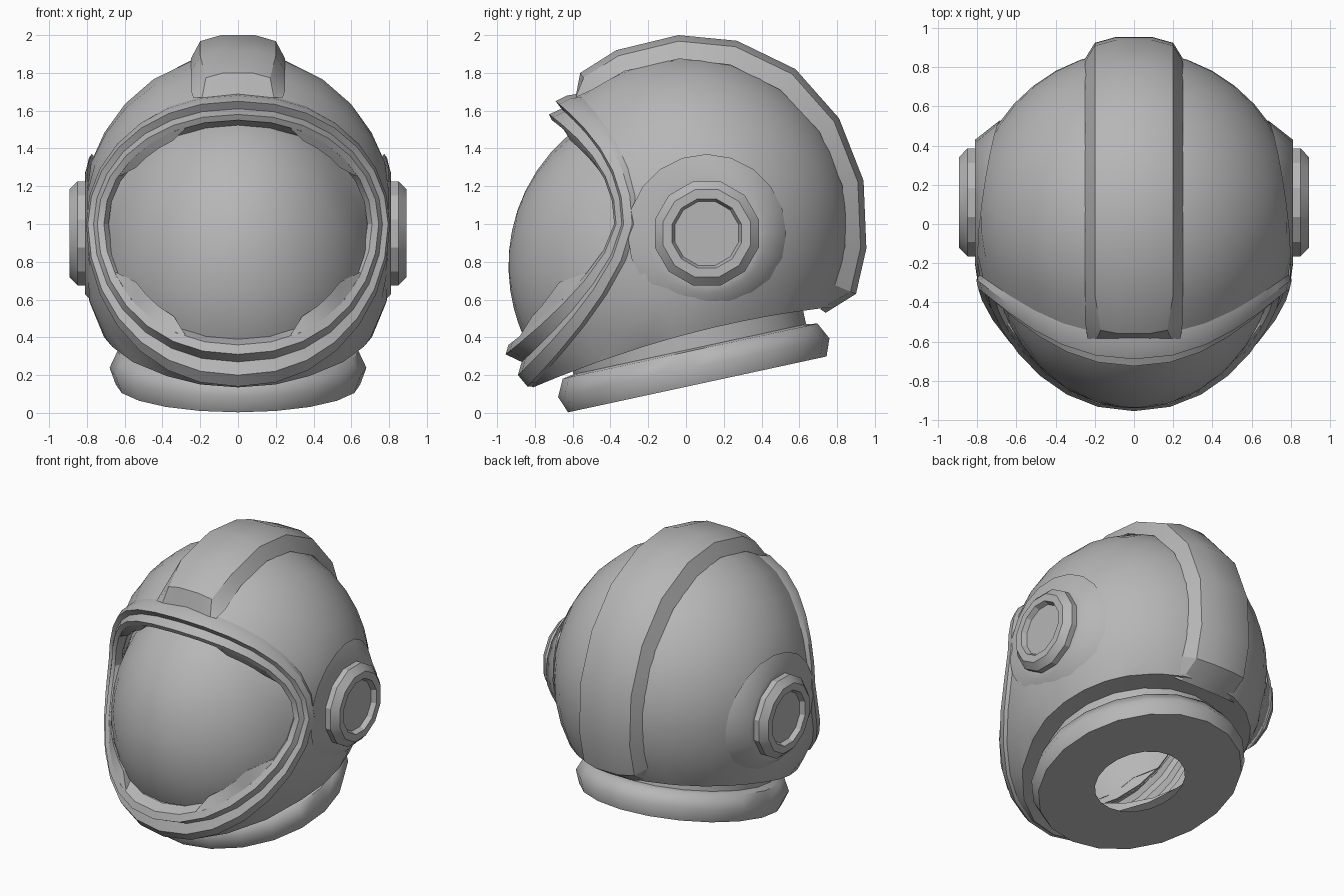
import bpy, bmesh, math
from mathutils import Vector, Matrix

if "Cube" in bpy.data.objects:
    bpy.data.objects.remove(bpy.data.objects["Cube"])

grey = bpy.data.materials.new("grey")
grey.diffuse_color = (0.47, 0.47, 0.47, 1)
grey.use_nodes = True
grey.node_tree.nodes["Principled BSDF"].inputs["Base Color"].default_value = grey.diffuse_color
N = 28                      # segments around the face opening
C = Vector((0, 0, 1.0))     # middle of the shell


def finish(name, bm, angle=28):
    bmesh.ops.remove_doubles(bm, verts=bm.verts[:], dist=0.0005)
    bmesh.ops.recalc_face_normals(bm, faces=bm.faces[:])
    me = bpy.data.meshes.new(name)
    bm.to_mesh(me)
    bm.free()
    me.materials.append(grey)
    ob = bpy.data.objects.new(name, me)
    bpy.context.collection.objects.link(ob)
    bpy.ops.object.select_all(action='DESELECT')
    ob.select_set(True)
    bpy.context.view_layer.objects.active = ob
    bpy.ops.object.shade_smooth_by_angle(angle=math.radians(angle))
    return ob


def loft(bm, rings, closed=True):
    """Bridge rows of points with quads."""
    rows = [[bm.verts.new(p) for p in r] for r in rings]
    for a, b in zip(rows, rows[1:]):
        n = len(a)
        for i in range(n if closed else n - 1):
            j = (i + 1) % n
            bm.faces.new((a[i], a[j], b[j], b[i]))
    return rows


def power(v, e):
    return math.copysign(abs(v) ** e, v)


def rim_point(t, xs, ys, zt, yt, zb, yb):
    """Point on a face-opening loop that bends around the helmet."""
    c, s = math.cos(t), math.sin(t)
    if s > 0:
        y, z = ys + (yt - ys) * s ** 2.2, 1 + (zt - 1) * s
    else:
        y, z = ys + (yb - ys) * (-s) ** 1.5, 1 + (1 - zb) * s
    return Vector((xs * power(c, 0.93), y, z))


def rim_loop(spec):
    return [rim_point(2 * math.pi * i / N, *spec) for i in range(N)]


# side x, side y, top z, top y, bottom z, bottom y
RIM = [(.79, -.26, 1.69, -.57, .14, -.82), (.805, -.285, 1.68, -.63, .14, -.84),
       (.795, -.33, 1.65, -.69, .20, -.89), (.765, -.34, 1.61, -.66, .27, -.87),
       (.745, -.37, 1.58, -.725, .31, -.955), (.71, -.38, 1.55, -.71, .36, -.94),
       (.685, -.34, 1.52, -.53, .39, -.86)]

# face rim: stepped double lip
bm = bmesh.new()
loft(bm, [rim_loop(s) for s in RIM])
finish("face_rim", bm, 25)


# shell: swept from the rim to the back of the head
def shell_radius(d):
    up = .91 if d.z > 0 else .88
    return 1 / math.sqrt((d.x / .86) ** 2 + (d.y / .885) ** 2 + (d.z / up) ** 2)


def base_height(y):
    return .415 + .265 * y - .10 * y * y


bm = bmesh.new()
back = Vector((0, 1, 0))
rings = []
for k in range(13):
    u = k / 12
    ring = []
    for p in rim_loop(RIM[0]):
        d0 = (p - C).normalized()
        d = d0.slerp(back, u) if u < 1 else back
        ratio = (p - C).length / shell_radius(d0)
        q = C + d * shell_radius(d) * (1 + (ratio - 1) * (1 - u) ** 2)
        q.x = max(-.80, min(.80, q.x))
        ring.append(q)
    rings.append(ring)
loft(bm, rings)
bmesh.ops.remove_doubles(bm, verts=bm.verts[:], dist=0.0005)
# cut the curved underside, then fold a lip inward
for v in bm.verts:
    v.co.z -= base_height(v.co.y)
bmesh.ops.bisect_plane(bm, geom=bm.verts[:] + bm.edges[:] + bm.faces[:], dist=1e-5,
                       plane_co=(0, 0, 0), plane_no=(0, 0, 1), clear_inner=True)
edge = [e for e in bm.edges if e.is_boundary and all(abs(v.co.z) < 1e-3 for v in e.verts)]
ext = bmesh.ops.extrude_edge_only(bm, edges=edge)["geom"]
for v in [g for g in ext if isinstance(g, bmesh.types.BMVert)]:
    v.co.x *= .74
    v.co.y = .05 + (v.co.y - .05) * .74
    v.co.z += .01
for v in bm.verts:
    v.co.z += base_height(v.co.y)
finish("shell", bm, 35)


# visor: bulging pane behind the rim
def visor_point(t, s):
    x = .69 * s * power(math.cos(t), .93)
    z = .965 + .575 * s * power(math.sin(t), .95)
    f = 1 - (x / .73) ** 2 - ((z - .78) / .88) ** 2
    return Vector((x, -.1 - .84 * math.sqrt(max(f, .06)), z))


bm = bmesh.new()
loft(bm, [[visor_point(2 * math.pi * i / N, s) for i in range(N)]
          for s in (1.0, .94, .85, .72, .55, .36, .18, 0)])
finish("visor", bm, 50)

# corner tabs reaching inward from the rim
for name, a, b, reach in (("upper_tab", 28, 68, .925), ("lower_tab", -68, -24, .89)):
    for side in (1, -1):
        bm = bmesh.new()
        rows = [[], [], []]
        for k in range(6):
            t = math.radians(a + (b - a) * k / 5)
            p = rim_point(t, *RIM[5])
            s = .985 if k in (0, 5) else reach
            x, z = p.x * s, 1 + (p.z - 1) * s
            f = 1 - (x / .73) ** 2 - ((z - .78) / .88) ** 2
            yv = -.08 - .84 * math.sqrt(max(f, .06))
            yf = min(p.y + .01, yv - .03)
            for row, q in zip(rows, (p, (x, yf, z), (x, max(yv, yf), z))):
                row.append((q[0] * side, q[1], q[2]))
        loft(bm, rows, closed=False)
        finish(name + ("_right" if side > 0 else "_left"), bm, 25)

# crest: raised band over the top and down the back, its base resting on the shell
OUT = [(-.56, 1.80), (-.37, 1.92), (-.04, 2.0), (.27, 1.97), (.58, 1.82),
       (.81, 1.56), (.94, 1.23), (.955, .87), (.90, .63), (.74, .53)]
bm = bmesh.new()
rows = []
for k, (yo, zo) in enumerate(OUT):
    w = .17 if k == 0 else .20
    d = Vector((.25, yo, zo - 1)).normalized()
    base = C + d * shell_radius(d) * .995
    yi, zi = base.y, base.z
    ym, zm = C.y + yo * .968, 1 + (zo - 1) * .968
    rows.append([(-.25, yi, zi), (-w, ym, zm), (-w * .45, yo, zo),
                 (w * .45, yo, zo), (w, ym, zm), (.25, yi, zi)])
front = [(x * .95, -.585, 1.67) for x in (-.25, -.2, -.09, .09, .2, .25)]
loft(bm, [front] + rows, closed=False)
finish("crest", bm, 24)


# turned parts: profile of (radius, height) around local z
def turned(name, profile, matrix, n, cap=False, angle=25, turn=.5):
    bm = bmesh.new()
    rows = loft(bm, [[(r * math.cos(2 * math.pi * (i + turn) / n),
                       r * math.sin(2 * math.pi * (i + turn) / n), h)
                      for i in range(n)] for r, h in profile])
    if cap:
        bm.faces.new(rows[-1])
    bm.transform(matrix)
    return finish(name, bm, angle)


# ear pieces, each on a soft fairing that melts into the shell
for side, tag in ((1, "right"), (-1, "left")):
    bm = bmesh.new()
    rings = [[], [], []]
    for i in range(20):
        a = 2 * math.pi * i / 20
        for ring, r in zip(rings, (.42, .32, .26)):
            y, z = .11 + r * math.cos(a), .95 + r * math.sin(a)
            up = .91 if z > 1 else .88
            f = 1 - (y / .885) ** 2 - ((z - 1) / up) ** 2
            x = min(.80, .86 * math.sqrt(f)) - .004 if r > .4 else .811
            ring.append((x * side, y, z))
    loft(bm, rings)
    finish("ear_fairing_" + tag, bm, 60)
    place = Matrix.Translation((0, .11, .95)) @ Matrix.Rotation(side * math.pi / 2, 4, 'Y')
    turned("ear_disc_" + tag, [(.285, .79), (.285, .85), (.24, .893), (.19, .893),
                               (.175, .86)], place, 12, cap=True)

# tilted neck ring with an open underside
tilt = (Matrix.Translation((0, .06, .151)) @ Matrix.Rotation(math.radians(12.2), 4, 'X')
        @ Matrix.Diagonal((.925, 1, 1, 1)))
turned("neck_ring", [(.31, 0), (.70, 0), (.735, .09), (.69, .18), (.63, .19), (.63, .33)],
       tilt, 20, angle=55, turn=0)
